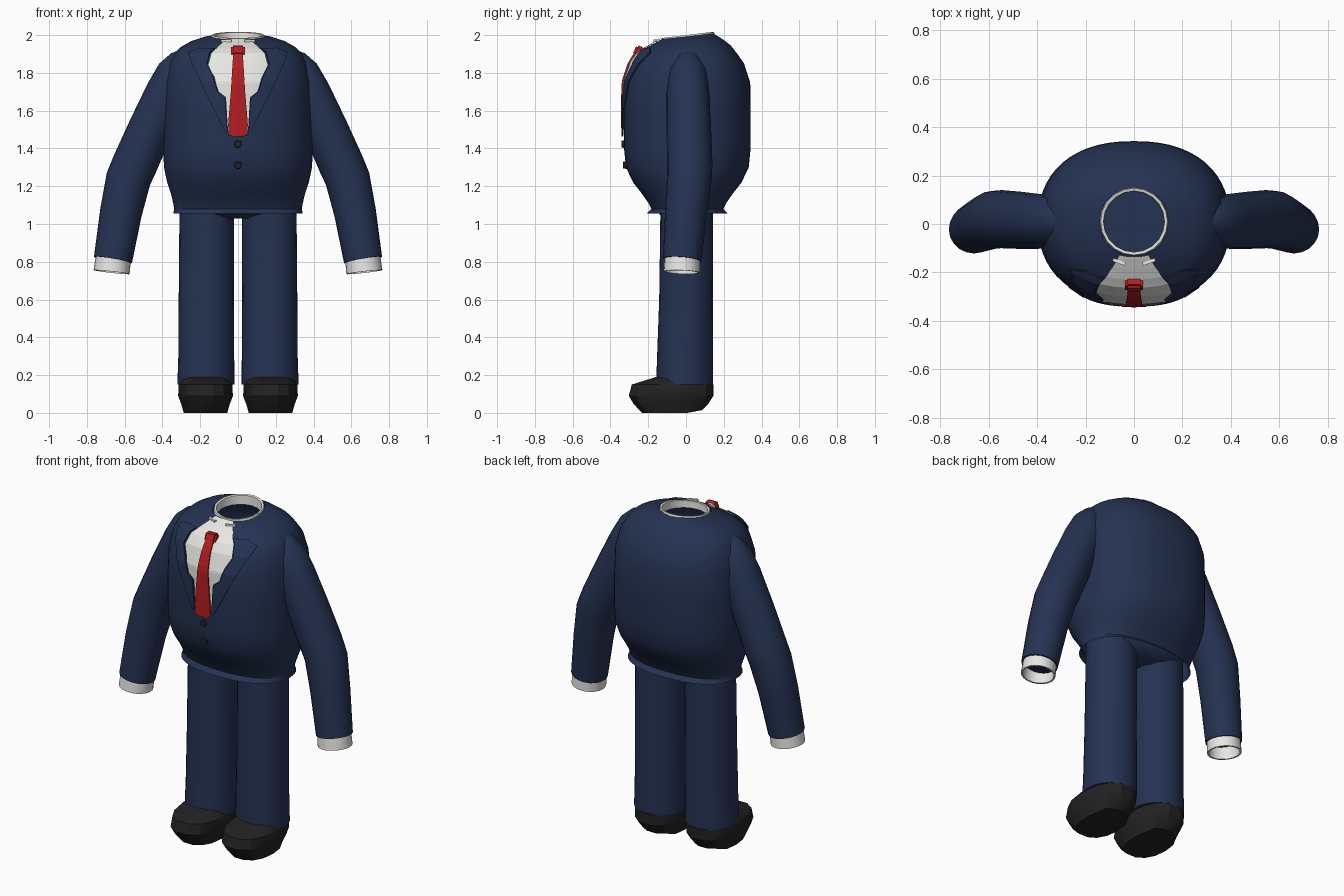
import bpy, bmesh
from math import sin, cos, pi, copysign, radians
from mathutils import Vector, Matrix

cube = bpy.data.objects.get("Cube")
if cube:
    bpy.data.objects.remove(cube, do_unlink=True)


def material(name, r, g, b):
    m = bpy.data.materials.new(name)
    m.use_nodes = True
    m.diffuse_color = (r, g, b, 1)
    bsdf = next(n for n in m.node_tree.nodes if n.type == 'BSDF_PRINCIPLED')
    bsdf.inputs["Base Color"].default_value = (r, g, b, 1)
    return m


NAVY = material("navy cloth", .018, .032, .084)
WHITE = material("white shirt", .8, .8, .77)
RED = material("red tie", .45, .013, .015)
BLACK = material("black leather", .016, .016, .016)


def finish(name, bm, mat, smooth=False, angle=40):
    mesh = bpy.data.meshes.new(name)
    bm.to_mesh(mesh)
    bm.free()
    mesh.materials.append(mat)
    ob = bpy.data.objects.new(name, mesh)
    bpy.context.collection.objects.link(ob)
    if smooth:
        bpy.ops.object.select_all(action='DESELECT')
        ob.select_set(True)
        bpy.context.view_layer.objects.active = ob
        bpy.ops.object.shade_smooth_by_angle(angle=radians(angle))
    return ob


def loft(name, rings, mat, start=False, end=False, angle=40):
    """Skin a list of closed rings, with optional end caps."""
    bm = bmesh.new()
    loops = [[bm.verts.new(p) for p in ring] for ring in rings]
    n = len(loops[0])
    for a, b in zip(loops, loops[1:]):
        for i in range(n):
            j = (i + 1) % n
            bm.faces.new((a[i], a[j], b[j], b[i]))
    if start:
        bm.faces.new(loops[0])
    if end:
        bm.faces.new(loops[-1])
    bmesh.ops.recalc_face_normals(bm, faces=bm.faces)
    return finish(name, bm, mat, True, angle)


def oval(cx, cy, z, rx, ry, n=24, power=2.0):
    pts = []
    for i in range(n):
        c, s = cos(2 * pi * i / n), sin(2 * pi * i / n)
        pts.append(Vector((cx + rx * copysign(abs(c) ** (2 / power), c),
                           cy + ry * copysign(abs(s) ** (2 / power), s), z)))
    return pts


def tube(name, path, mat, n=20, **caps):
    """Round tube along (x, y, z, radius) points."""
    pts = [Vector(p[:3]) for p in path]
    rings = []
    for i, p in enumerate(pts):
        t = (pts[min(i + 1, len(pts) - 1)] - pts[max(i - 1, 0)]).normalized()
        u = Vector((0, 1, 0)).cross(t).normalized()
        v = t.cross(u)
        r = path[i][3]
        rings.append([p + r * (u * cos(2 * pi * k / n) + v * sin(2 * pi * k / n))
                      for k in range(n)])
    return loft(name, rings, mat, **caps)


# Jacket body: height, half width, half depth
BODY = [(1.055, .343, .215), (1.08, .338, .19), (1.11, .343, .205), (1.16, .355, .24),
        (1.22, .375, .287), (1.3, .392, .325), (1.4, .396, .335), (1.6, .395, .335),
        (1.75, .388, .333), (1.85, .365, .30), (1.9, .338, .265), (1.935, .305, .23),
        (1.965, .25, .185), (1.985, .185, .15), (1.992, .14, .135)]
POWER, MID = 2.3, .007


def tilt(p):
    # the neckline dips towards the front
    p.z += max(0, p.z - 1.9) * 1.2 * p.y
    return p


loft("jacket_body", [[tilt(p) for p in oval(0, MID, z, a, b, 56, POWER)]
                     for z, a, b in BODY], NAVY)


def chest(x, z, lift):
    """Point just above the front of the jacket body."""
    for lo, hi in zip(BODY, BODY[1:]):
        if lo[0] <= z <= hi[0]:
            t = (z - lo[0]) / (hi[0] - lo[0])
            a, b = (lo[k] + t * (hi[k] - lo[k]) for k in (1, 2))
            break
    y = MID - b * max(0, 1 - abs(x / a) ** POWER) ** (1 / POWER)
    p = tilt(Vector((x, y, z)))
    return p + lift * (p - Vector((0, 0, 1.65))).normalized()


def plate(name, rows, lift, mat, thick=0, nx=8, sub=6):
    """Sheet hugging the chest; rows of (height, x from, x to), top first."""
    fine = []
    for r, s in zip(rows, rows[1:]):
        fine += [[r[k] + (s[k] - r[k]) * i / sub for k in range(3)] for i in range(sub)]
    fine.append(rows[-1])
    bm = bmesh.new()
    grid = [[bm.verts.new(chest(x0 + (x1 - x0) * i / nx, z, lift)) for i in range(nx + 1)]
            for z, x0, x1 in fine]
    for a, b in zip(grid, grid[1:]):
        for i in range(nx):
            bm.faces.new((a[i], b[i], b[i + 1], a[i + 1]))
    ob = finish(name, bm, mat)
    if thick:
        mod = ob.modifiers.new("thickness", 'SOLIDIFY')
        mod.thickness = thick
    return ob


# Shirt front
SHIRT = [(1.99, .06), (1.95, .1), (1.9, .14), (1.84, .155), (1.78, .125), (1.7, .1),
         (1.67, .062), (1.5, .052), (1.475, .03)]
plate("shirt_front", [(z, -w, w) for z, w in SHIRT], .007, WHITE)

# Collar: thin ring with an inner wall
loft("shirt_collar", [[tilt(p) for p in oval(0, .01, z, r, r, 20)] for z, r in
                      [(1.985, .142), (2.0, .138), (1.998, .126), (1.95, .124)]], WHITE)

# Tie and knot
plate("tie", [(1.9, -.024, .024), (1.7, -.036, .036), (1.53, -.05, .05),
              (1.49, -.047, .047), (1.472, -.03, .03)], .016, RED, .008, 4)
bm = bmesh.new()
bmesh.ops.create_cube(bm, size=1, matrix=Matrix.Translation((0, -.252, 1.913))
                      @ Matrix.Rotation(radians(-25), 4, 'X')
                      @ Matrix.Diagonal((.074, .045, .06, 1)))
bmesh.ops.bevel(bm, geom=bm.edges[:], offset=.01, segments=2, affect='EDGES')
finish("tie_knot", bm, RED, True)

# Jacket buttons
for label, z in (("upper", 1.425), ("lower", 1.315)):
    bm = bmesh.new()
    bmesh.ops.create_cone(bm, cap_ends=True, segments=12, radius1=.021, radius2=.018,
                          depth=.02, matrix=Matrix.Translation(chest(0, z, .004))
                          @ Matrix.Rotation(radians(90), 4, 'X'))
    finish(label + "_button", bm, BLACK)

# Pelvis joining the legs
loft("trouser_seat", [oval(0, 0, z, a, b, 32, 2.4) for z, a, b in
                      [(1.22, .32, .2), (1.08, .3, .165), (1.05, .22, .14), (1.03, .1, .09)]],
     NAVY, start=True, end=True)

LAPEL = [(1.93, .12, .2), (1.9, .145, .255), (1.84, .16, .235), (1.78, .13, .205),
         (1.7, .105, .17), (1.67, .066, .155), (1.5, .054, .07), (1.475, .032, .045)]
ARM = [(.28, .01, 1.91, .025), (.298, .01, 1.88, .06), (.325, .01, 1.81, .1),
       (.375, .01, 1.7, .112), (.465, .015, 1.5, .118), (.545, .02, 1.32, .12),
       (.58, .018, 1.24, .119), (.62, 0, 1.06, .111), (.662, -.02, .81, .102)]
CUFF = [(.656, -.018, .86, .092), (.669, -.023, .745, .096), (.669, -.023, .745, .086),
        (.656, -.018, .85, .084)]

# Paired parts
for side, s in (("left", 1), ("right", -1)):
    plate(side + "_lapel", [(z, *sorted((s * a, s * b))) for z, a, b in LAPEL],
          .014, NAVY, .008, 4)
    # small collar tab beside the neck opening
    bm = bmesh.new()
    bmesh.ops.create_cube(bm, size=1, matrix=Matrix.Translation(chest(s * .06, 1.977, .008))
                          @ Matrix.Rotation(s * radians(20), 4, 'Z')
                          @ Matrix.Diagonal((.055, .014, .012, 1)))
    finish(side + "_collar_tab", bm, WHITE)

    tube(side + "_sleeve", [(s * x, y, z, r) for x, y, z, r in ARM], NAVY,
         start=True, end=True)
    # cuff rings share one axis so that the rim stays square
    axis = Vector((s * .11, -.04, -1)).normalized()
    turn = Vector((0, 0, -1)).rotation_difference(axis).to_matrix()
    loft(side + "_cuff", [[Vector((s * x, y, z)) + turn @ p for p in oval(0, 0, 0, r, r, 20)]
                          for x, y, z, r in CUFF], WHITE, end=True)

    loft(side + "_trouser_leg", [oval(s * x, y, z, a, b) for x, y, z, a, b in
                                 [(.165, .003, 1.15, .142, .138), (.166, .003, .95, .145, .14),
                                  (.168, 0, .6, .146, .142), (.168, -.005, .3, .148, .148),
                                  (.17, -.007, .15, .151, .151)]],
         NAVY, start=True, end=True)

    # Shoe: height, back y, front y, half width
    rings = [oval(s * .172, (f + b) / 2, z, w, (b - f) / 2, 14, 2.3) for z, b, f, w in
             [(.01, .09, -.235, .115), (.045, .12, -.28, .128), (.09, .15, -.308, .145),
              (.15, .15, -.292, .142), (.165, .135, -.16, .125)]]
    for p in rings[0]:
        p.z = 0 if p.y < .04 else .015
    for p in rings[-1]:
        p.z = .175 - .1 * p.y
    loft(side + "_shoe", rings, BLACK, start=True, end=True, angle=25)
